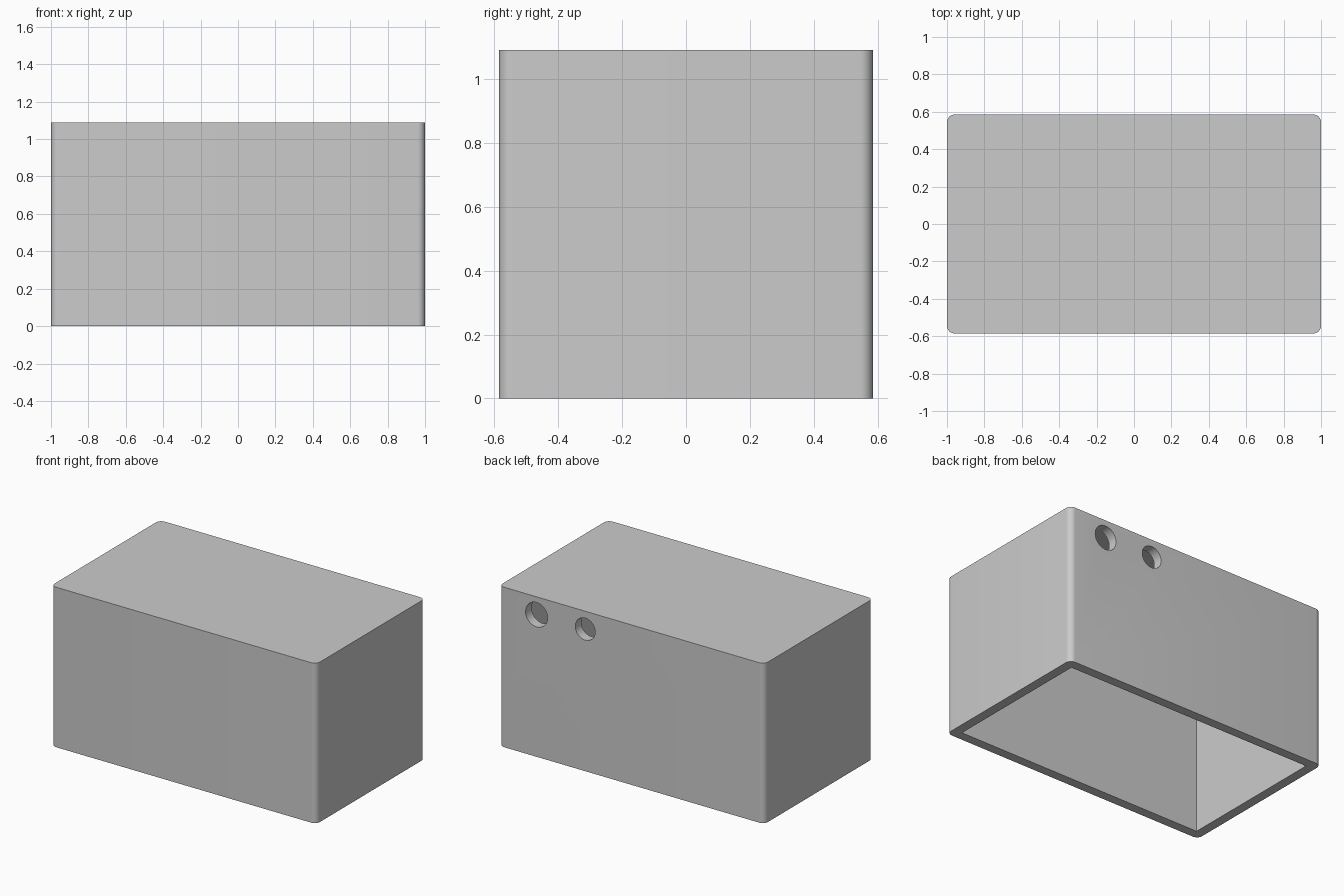
import bpy
import bmesh
import math
from mathutils import Matrix, Vector

if "Cube" in bpy.data.objects:
    bpy.data.objects.remove(bpy.data.objects["Cube"], do_unlink=True)

WIDTH, DEPTH, HEIGHT = 2.0, 1.17, 1.09
WALL, ROOF, CORNER = 0.065, 0.038, 0.04

# Single plain grey
grey = bpy.data.materials.new("plain_grey")
grey.use_nodes = True
grey.diffuse_color = (0.6, 0.6, 0.6, 1)
grey.node_tree.nodes["Principled BSDF"].inputs["Base Color"].default_value = (0.6, 0.6, 0.6, 1)


def add_object(name, bm):
    mesh = bpy.data.meshes.new(name)
    bm.to_mesh(mesh)
    bm.free()
    obj = bpy.data.objects.new(name, mesh)
    bpy.context.collection.objects.link(obj)
    mesh.materials.append(grey)
    return obj


def box(name, size, bottom, corner=0):
    """Box standing on a given height, with optional rounded vertical edges."""
    bm = bmesh.new()
    centre = Vector((0, 0, bottom + size[2] / 2))
    bmesh.ops.create_cube(bm, size=1, matrix=Matrix.Translation(centre) @ Matrix.Diagonal((*size, 1)))
    if corner:
        upright = [e for e in bm.edges
                   if abs(e.verts[0].co.z - e.verts[1].co.z) > size[2] / 2]
        bmesh.ops.bevel(bm, geom=upright, offset=corner, segments=8,
                        profile=0.5, affect='EDGES')
    return add_object(name, bm)


def hole_cutter(name, x, z, radius):
    """Cylinder running through the back wall."""
    bm = bmesh.new()
    place = Matrix.Translation((x, DEPTH / 2, z)) @ Matrix.Rotation(math.pi / 2, 4, 'X')
    bmesh.ops.create_cone(bm, cap_ends=True, segments=48, radius1=radius,
                          radius2=radius, depth=WALL * 4, matrix=place)
    return add_object(name, bm)


# Outer shell with rounded upright edges
case = box("open_bottom_case", (WIDTH, DEPTH, HEIGHT), 0, CORNER)

# Square-cornered cavity open at the bottom, and two cable holes in the back
inner_height = HEIGHT - ROOF + 0.2
cutters = [
    box("cavity_cutter", (WIDTH - 2 * WALL, DEPTH - 2 * WALL, inner_height), -0.2),
    hole_cutter("large_hole_cutter", 0.717, 0.968, 0.083),
    hole_cutter("small_hole_cutter", 0.35, 0.968, 0.075),
]

bpy.ops.object.select_all(action='DESELECT')
case.select_set(True)
bpy.context.view_layer.objects.active = case
for cutter in cutters:
    cutter.hide_render = True
    cut = case.modifiers.new(cutter.name, 'BOOLEAN')
    cut.operation = 'DIFFERENCE'
    cut.solver = 'EXACT'
    cut.object = cutter
    bpy.ops.object.modifier_apply(modifier=cut.name)
    bpy.data.objects.remove(cutter, do_unlink=True)

bpy.ops.object.shade_smooth_by_angle(angle=math.radians(30))
